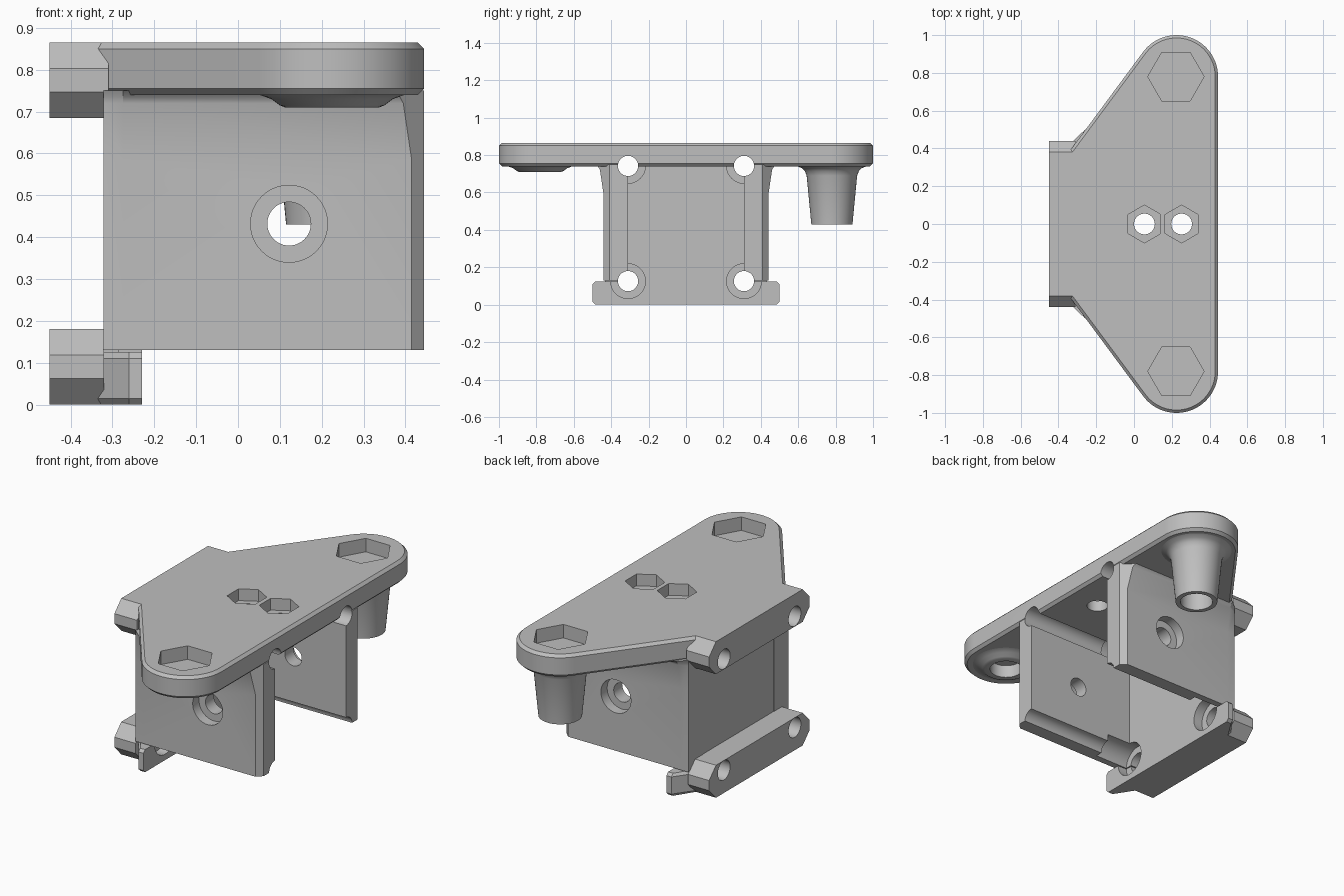
import bpy, bmesh
from math import sin, cos, pi, radians

cube = bpy.data.objects.get("Cube")
if cube:
    bpy.data.objects.remove(cube, do_unlink=True)

grey = bpy.data.materials.new("mid grey")
grey.use_nodes = True
COLOUR = (0.52, 0.52, 0.52, 1)
grey.diffuse_color = COLOUR
grey.node_tree.nodes["Principled BSDF"].inputs["Base Color"].default_value = COLOUR


def loft(name, rings):
    """Skin a list of equal rings of 3D points and cap both ends."""
    bm = bmesh.new()
    rows = [[bm.verts.new(p) for p in ring] for ring in rings]
    n = len(rows[0])
    for a, b in zip(rows, rows[1:]):
        for i in range(n):
            j = (i + 1) % n
            bm.faces.new((a[i], a[j], b[j], b[i]))
    bm.faces.new(rows[0])
    bm.faces.new(rows[-1])
    bmesh.ops.remove_doubles(bm, verts=bm.verts, dist=0.00001)
    bmesh.ops.recalc_face_normals(bm, faces=bm.faces)
    mesh = bpy.data.meshes.new(name)
    bm.to_mesh(mesh)
    bm.free()
    mesh.materials.append(grey)
    ob = bpy.data.objects.new(name, mesh)
    bpy.context.collection.objects.link(ob)
    return ob


def place(axis, u, v, w):
    """Put a 2D point (u, v) at height w along the given axis."""
    return {"x": (w, u, v), "y": (u, w, v), "z": (u, v, w)}[axis]


def lathe(name, axis, centre, profile, sides=48, turn=0.0):
    """Turned shape from (radius, height) pairs along an axis."""
    rings = []
    for r, w in profile:
        angles = [turn + 2 * pi * i / sides for i in range(sides)]
        rings.append([place(axis, centre[0] + r * cos(a), centre[1] + r * sin(a), w)
                      for a in angles])
    return loft(name, rings)


def mirrored(half):
    """Close a half outline by mirroring it in y."""
    return half + [(x, -y) for x, y in reversed(half)]


# Shared outline geometry: slanted side running into a round lobe
LOBE_X, LOBE_Y, LOBE_R = 0.225, 0.78, 0.22
SLANT = radians(53.8)
NORMAL = (-sin(SLANT), cos(SLANT))


def slant_start(d):
    return (-0.345 - d * NORMAL[0], 0.38 - d * NORMAL[1])


def plate_outline(d):
    steps = 28
    half = [slant_start(d)]
    for i in range(steps + 1):
        a = (SLANT + pi / 2) * (1 - i / steps)
        half.append((LOBE_X + (LOBE_R - d) * cos(a), LOBE_Y + (LOBE_R - d) * sin(a)))
    return mirrored(half)


def flange_outline(d):
    return mirrored([slant_start(d), (-0.26, 0.5 - d), (-0.23, 0.5 - d)])


def chamfered_slab(name, outline, z0, z1, c=0.015):
    levels = [(z0, c), (z0 + c, 0), (z1 - c, 0), (z1, c)]
    return loft(name, [[(x, y, z) for x, y in outline(d)] for z, d in levels])


# Top plate and bottom flange
parts = [chamfered_slab("top_plate", plate_outline, 0.74, 0.865),
         chamfered_slab("bottom_flange", flange_outline, 0, 0.125)]

# Rear bars with chamfered ends
for name, z, depth in (("upper_rear_bar", 0.685, -0.31), ("lower_rear_bar", 0, -0.32)):
    section = mirrored([(z, 0.38), (z + 0.062, 0.44), (z + 0.118, 0.44), (z + 0.18, 0.38)])
    parts.append(loft(name, [[(x, y, h) for h, y in section] for x in (-0.45, depth)]))

# Rear wall
parts.append(loft("rear_wall", [[(x, y, z) for x, y in
                                 mirrored([(-0.32, 0.36), (-0.23, 0.36)])]
                                for z in (0.05, 0.76)]))

# Side walls, flaring towards the plate
for name, s in (("left_side_wall", 1), ("right_side_wall", -1)):
    rings = []
    for z, out in ((0.13, 0.44), (0.585, 0.44), (0.72, 0.46), (0.735, 0.468), (0.75, 0.485)):
        c = out - 0.41
        section = [(-0.322, 0.31), (0.445, 0.31), (0.445, 0.41), (0.445 - c, out),
                   (-0.275, out), (-0.322, 0.44)]
        rings.append([(x, s * y, z) for x, y in section])
    parts.append(loft(name, rings))

# Tall post and shallow boss under the lobes
FLARE = [(0.145, 0.715), (0.16, 0.73), (0.185, 0.74), (0.185, 0.755)]
parts.append(lathe("tall_post", "z", (LOBE_X, LOBE_Y), [(0.11, 0.43), (0.135, 0.69)] + FLARE))
parts.append(lathe("shallow_boss", "z", (LOBE_X, -LOBE_Y),
                   [(0.112, 0.71), (0.125, 0.715), (0.145, 0.73), (0.17, 0.739), (0.185, 0.742),
                    (0.185, 0.755)]))

# Cutters: screw channels with counterbores
cutters = []


def cut(axis, centre, r, lo, hi, sides=48, turn=0.0):
    ob = lathe("cutter", axis, centre, [(r, lo), (r, hi)], sides, turn)
    ob.hide_render = True
    cutters.append(ob)


for y in (-0.31, 0.31):
    for z in (0.126, 0.742):
        cut("x", (y, z), 0.054, -0.6, 0.6)
        cut("x", (y, z), 0.093, -0.285, -0.08)

# Cutters: side holes with outer counterbores
cut("y", (0.122, 0.432), 0.052, -0.6, 0.6)
for lo, hi in ((-0.6, -0.385), (0.385, 0.6)):
    cut("y", (0.122, 0.432), 0.092, lo, hi)

# Cutters: nut pockets and holes in the plate
for x in (0.055, 0.252):
    cut("z", (x, 0), 0.055, 0.6, 1)
    cut("z", (x, 0), 0.1, 0.8, 1, 6, pi / 6)
for y in (-LOBE_Y, LOBE_Y):
    cut("z", (LOBE_X - 0.003, y), 0.149, 0.79, 1, 6)
    cut("z", (LOBE_X, y), 0.085, 0.3, 0.78)

# Apply the cuts and shade
for ob in parts:
    for cutter in cutters:
        mod = ob.modifiers.new("cut", "BOOLEAN")
        mod.operation = "DIFFERENCE"
        mod.solver = "EXACT"
        mod.object = cutter
    bpy.ops.object.select_all(action="DESELECT")
    ob.select_set(True)
    bpy.context.view_layer.objects.active = ob
    for mod in list(ob.modifiers):
        bpy.ops.object.modifier_apply(modifier=mod.name)
    bpy.ops.object.shade_smooth_by_angle(angle=radians(25))
for cutter in cutters:
    bpy.data.objects.remove(cutter, do_unlink=True)
